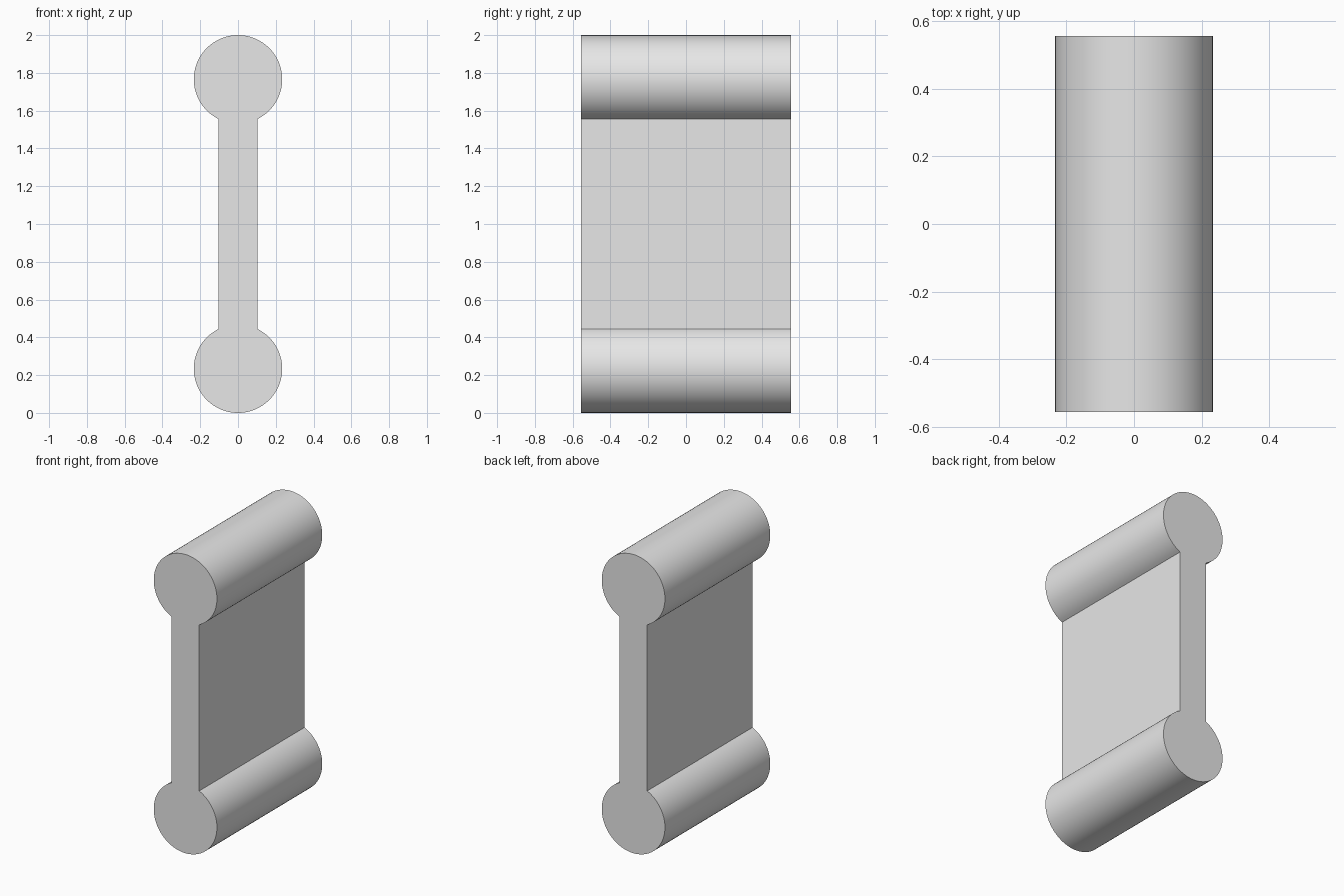
import bpy
import bmesh
import math

RADIUS = 0.234       # rounded ends
HALF_WEB = 0.103     # half thickness of the flat plate
HALF_DEPTH = 0.557
HEIGHT = 2.0
STEPS = 64           # segments in each arc

cube = bpy.data.objects.get("Cube")
if cube:
    bpy.data.objects.remove(cube, do_unlink=True)

# Plain grey material
grey = bpy.data.materials.new("light grey")
colour = (0.8, 0.8, 0.8, 1.0)
grey.use_nodes = True
grey.diffuse_color = colour
grey.node_tree.nodes["Principled BSDF"].inputs["Base Color"].default_value = colour


def end_arc(centre_z, facing):
    """Arc round one end, open where it meets the plate."""
    gap = math.asin(HALF_WEB / RADIUS)
    start = facing + math.pi + gap
    sweep = 2 * (math.pi - gap)
    angles = [start + sweep * i / STEPS for i in range(STEPS + 1)]
    return [(RADIUS * math.cos(a), centre_z + RADIUS * math.sin(a)) for a in angles]


# Dumbbell profile: lower arc, then upper arc; the plate sides join them
profile = end_arc(RADIUS, -math.pi / 2) + end_arc(HEIGHT - RADIUS, math.pi / 2)

# Extrude the profile from front to back
bm = bmesh.new()
face = bm.faces.new([bm.verts.new((x, -HALF_DEPTH, z)) for x, z in profile])
extruded = bmesh.ops.extrude_face_region(bm, geom=[face], use_keep_orig=True)
moved = [v for v in extruded["geom"] if isinstance(v, bmesh.types.BMVert)]
bmesh.ops.translate(bm, verts=moved, vec=(0, 2 * HALF_DEPTH, 0))
bmesh.ops.recalc_face_normals(bm, faces=bm.faces)

mesh = bpy.data.meshes.new("round_ended_plate")
bm.to_mesh(mesh)
bm.free()
mesh.materials.append(grey)
plate = bpy.data.objects.new("round_ended_plate", mesh)
bpy.context.collection.objects.link(plate)

# Smooth arcs with crisp ends and plate joints
bpy.ops.object.select_all(action="DESELECT")
plate.select_set(True)
bpy.context.view_layer.objects.active = plate
bpy.ops.object.shade_smooth_by_angle(angle=math.radians(30))
